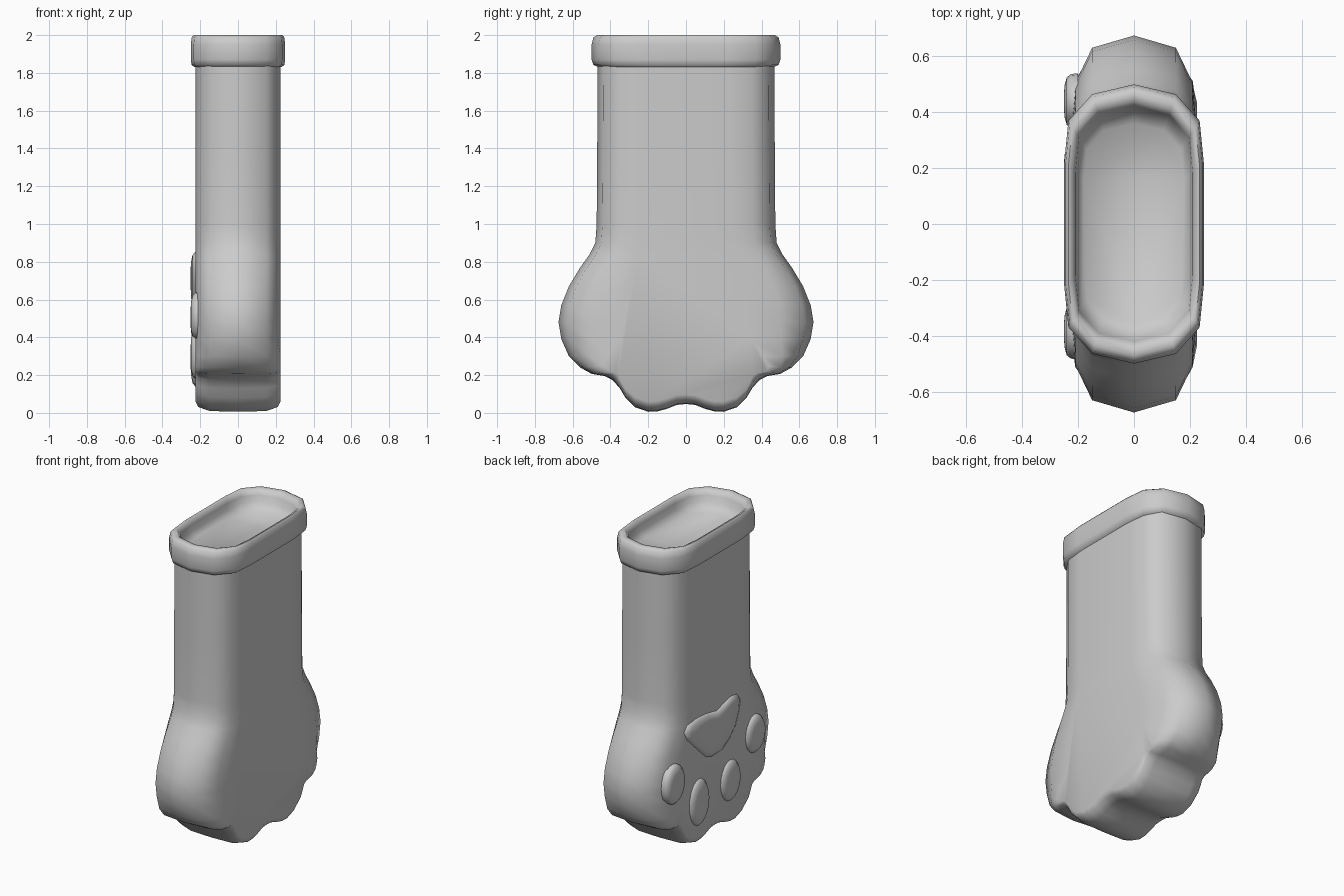
import bpy, bmesh, math

if "Cube" in bpy.data.objects:
    bpy.data.objects.remove(bpy.data.objects["Cube"])

grey = bpy.data.materials.new("plain_grey")
grey.diffuse_color = (0.6, 0.6, 0.6, 1)
grey.use_nodes = True
grey.node_tree.nodes["Principled BSDF"].inputs["Base Color"].default_value = grey.diffuse_color


def finish(bm, name, angle=60):
    bmesh.ops.recalc_face_normals(bm, faces=bm.faces)
    me = bpy.data.meshes.new(name)
    bm.to_mesh(me)
    bm.free()
    me.materials.append(grey)
    ob = bpy.data.objects.new(name, me)
    bpy.context.collection.objects.link(ob)
    bpy.ops.object.select_all(action='DESELECT')
    ob.select_set(True)
    bpy.context.view_layer.objects.active = ob
    bpy.ops.object.shade_smooth_by_angle(angle=math.radians(angle))
    return ob


def loft(bm, rings, closed=True):
    """Bridge equal-length point rings with quads; returns the vertex rings."""
    vs = [[bm.verts.new(p) for p in r] for r in rings]
    n = len(vs[0])
    for a, b in zip(vs, vs[1:]):
        for i in range(n if closed else n - 1):
            j = (i + 1) % n
            bm.faces.new((a[i], a[j], b[j], b[i]))
    return vs


def smooth(t):
    t = max(0, min(1, t))
    return t * t * (3 - 2 * t)


# Body: side outline lofted across the width, rounded towards both flat sides
half = [(.05, .042), (.1, .022), (.15, .008), (.2, .006), (.27, .03), (.32, .08),
        (.35, .13), (.39, .175), (.43, .195), (.5, .207), (.56, .24), (.62, .30),
        (.66, .39), (.675, .48), (.66, .57), (.62, .67), (.56, .77), (.51, .84),
        (.48, .9), (.473, 1.0), (.47, 1.4), (.468, 1.86)]
outline = [(-y, z) for y, z in reversed(half)] + [(0, .047)] + half
layers = [(0, 0, 0), (.15, .065, .004), (.21, .25, .025), (.225, .5, .055)]
layers = [(-x, k, d) for x, k, d in reversed(layers[1:])] + layers
bm = bmesh.new()
rings = [[(x, y * (1 - k * smooth((z - .08) / .35)), z + d * (1 - smooth(z / .3)))
          for y, z in outline] for x, k, d in layers]
vs = loft(bm, rings, closed=False)
bm.faces.new(vs[0])
bm.faces.new(vs[-1])
finish(bm, "paw_body")

# Cuff: rounded band around the opening with a shallow dished floor
quarter = [(0, .5), (.15, .465), (.235, .37), (.25, .22)]
right = quarter + [(x, -y) for x, y in reversed(quarter)]
plan = right + [(-x, y) for x, y in reversed(right[1:-1])]
profile = [(.92, 1.83), (.98, 1.842), (1, 1.87), (1, 1.95), (.98, 1.988), (.94, 2.0),
           (.88, 1.995), (.84, 1.965), (.82, 1.925), (.72, 1.885)]
bm = bmesh.new()
vs = loft(bm, [[(x * s, y * s, z) for x, y in plan] for s, z in profile])
bm.faces.new(vs[-1])
finish(bm, "cuff")


# Pads: low domes on the left side
def pad(name, pts):
    cy = sum(p[0] for p in pts) / len(pts)
    cz = sum(p[1] for p in pts) / len(pts)
    bm = bmesh.new()
    dome = [(1, -.2), (.97, -.226), (.85, -.241), (.6, -.248), (.3, -.251)]
    vs = loft(bm, [[(x, cy + (y - cy) * s, cz + (z - cz) * s) for y, z in pts]
                   for s, x in dome])
    bm.faces.new(vs[-1])
    finish(bm, name)


for i, (cy, cz, hz) in enumerate([(.44, .50, .13), (.19, .29, .155),
                                  (-.13, .31, .135), (-.385, .515, .125)]):
    ring = [(cy + .1 * math.cos(a * math.tau / 20), cz + hz * math.sin(a * math.tau / 20))
            for a in range(20)]
    pad("toe_pad_%d" % (i + 1), ring)

pad("main_pad", [(.34, .79), (.315, .735), (.25, .67), (.18, .605), (.12, .55), (.058, .53),
                 (-.053, .535), (-.13, .58), (-.195, .645), (-.235, .74), (-.24, .80),
                 (-.205, .845), (-.15, .855), (-.094, .845), (.007, .815), (.128, .84),
                 (.229, .845), (.31, .83)])
